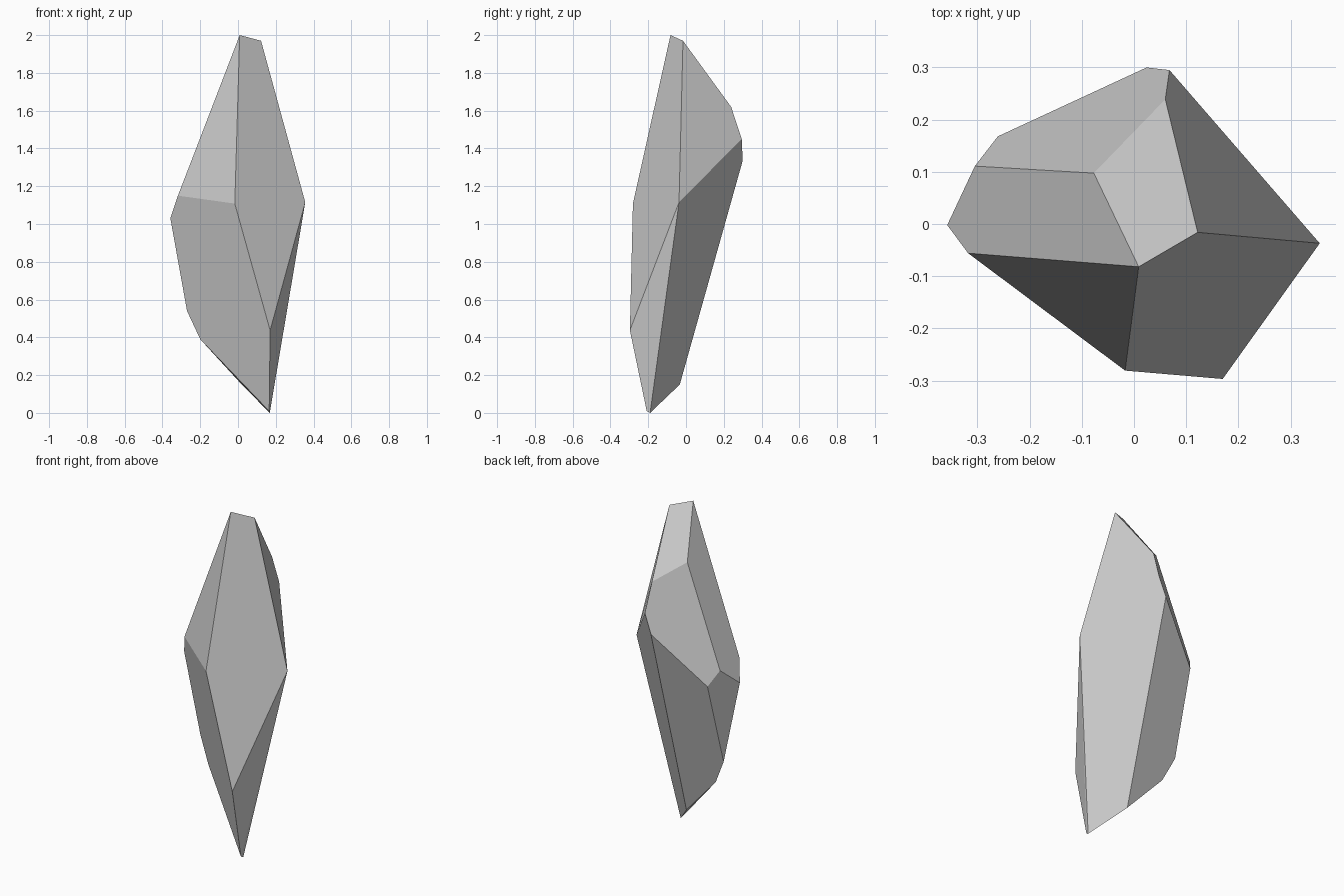
import bpy, bmesh, math

# Corner points of the faceted shard, grouped by height
tip = [(0.009, -0.082, 2.0), (0.122, -0.016, 1.97)]
shoulder = [(0.06, 0.239, 1.62), (-0.077, 0.0975, 1.72),
            (0.068, 0.295, 1.45), (0.024, 0.30, 1.335)]
waist = [(-0.261, 0.168, 1.045), (-0.305, 0.111, 1.132),
         (-0.358, -0.002, 1.03), (-0.318, -0.056, 1.15),
         (-0.017, -0.281, 1.108), (0.356, -0.037, 1.115)]
foot = [(0.17, -0.297, 0.437), (-0.27, 0.027, 0.54), (-0.20, 0.002, 0.39),
        (0.02, -0.033, 0.15), (0.165, -0.208, 0.01), (0.168, -0.19, 0.0)]

# Wrap the corners in a convex skin, then merge near-flat triangles into facets
bm = bmesh.new()
for p in tip + shoulder + waist + foot:
    bm.verts.new(p)
bmesh.ops.convex_hull(bm, input=bm.verts[:])
bmesh.ops.dissolve_limit(bm, angle_limit=math.radians(4),
                         verts=bm.verts[:], edges=bm.edges[:])
bmesh.ops.recalc_face_normals(bm, faces=bm.faces[:])

# Shard object, flat shaded
mesh = bpy.data.meshes.new("crystal_shard")
bm.to_mesh(mesh)
bm.free()
shard = bpy.data.objects.new("crystal_shard", mesh)
bpy.context.collection.objects.link(shard)
